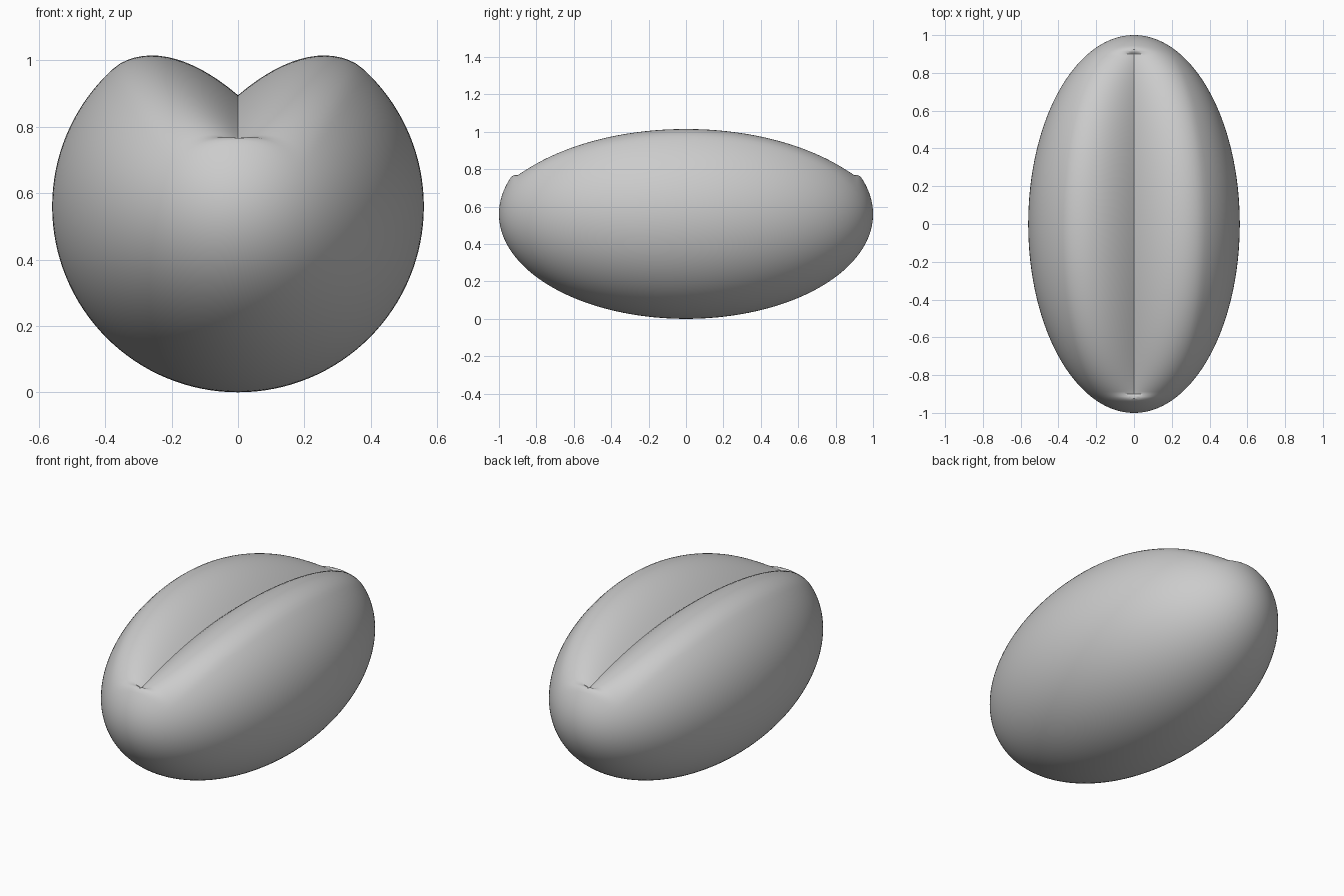
import bpy
import bmesh
import math
from mathutils import Matrix

cube = bpy.data.objects.get("Cube")
if cube:
    bpy.data.objects.remove(cube, do_unlink=True)

RADIUS = 0.56          # half width and half height of the body
GROOVE_WIDTH = 0.37    # half width of the groove at the middle


def groove_depth(x, y):
    """How far the top surface sinks towards the lengthwise crease."""
    taper = max(1 - y * y, 0)
    width = GROOVE_WIDTH * taper ** 0.37
    if abs(x) >= width:
        return 0
    floor = 0.19 + 0.145 * (1 - (y / 0.92) ** 2)
    depth = max(RADIUS * math.sqrt(taper) - floor, 0)
    # The groove stops abruptly at a small nub on each end
    fade = min(max((0.935 - abs(y)) / 0.035, 0), 1)
    return depth * fade * (1 - abs(x) / width) ** 1.4


# Material
grey = bpy.data.materials.new("plain grey")
grey.use_nodes = True
colour = (0.6, 0.6, 0.6, 1)
grey.diffuse_color = colour
grey.node_tree.nodes["Principled BSDF"].inputs["Base Color"].default_value = colour

# Long rounded body, poles at the front and back
bm = bmesh.new()
bmesh.ops.create_uvsphere(bm, u_segments=128, v_segments=112, radius=1)
bmesh.ops.rotate(bm, verts=bm.verts, matrix=Matrix.Rotation(math.pi / 2, 3, "X"))
bmesh.ops.scale(bm, verts=bm.verts, vec=(RADIUS, 1, RADIUS))

# Groove pressed into the top, leaving two lobes
for v in bm.verts:
    if v.co.z > 0:
        v.co.z -= groove_depth(v.co.x, v.co.y)
bmesh.ops.translate(bm, verts=bm.verts, vec=(0, 0, RADIUS))
bmesh.ops.recalc_face_normals(bm, faces=bm.faces)

mesh = bpy.data.meshes.new("grooved_body")
bm.to_mesh(mesh)
bm.free()
mesh.materials.append(grey)
body = bpy.data.objects.new("grooved_body", mesh)
bpy.context.collection.objects.link(body)

# Smooth surface with a sharp crease
bpy.ops.object.select_all(action="DESELECT")
body.select_set(True)
bpy.context.view_layer.objects.active = body
bpy.ops.object.shade_smooth_by_angle(angle=math.radians(30))
